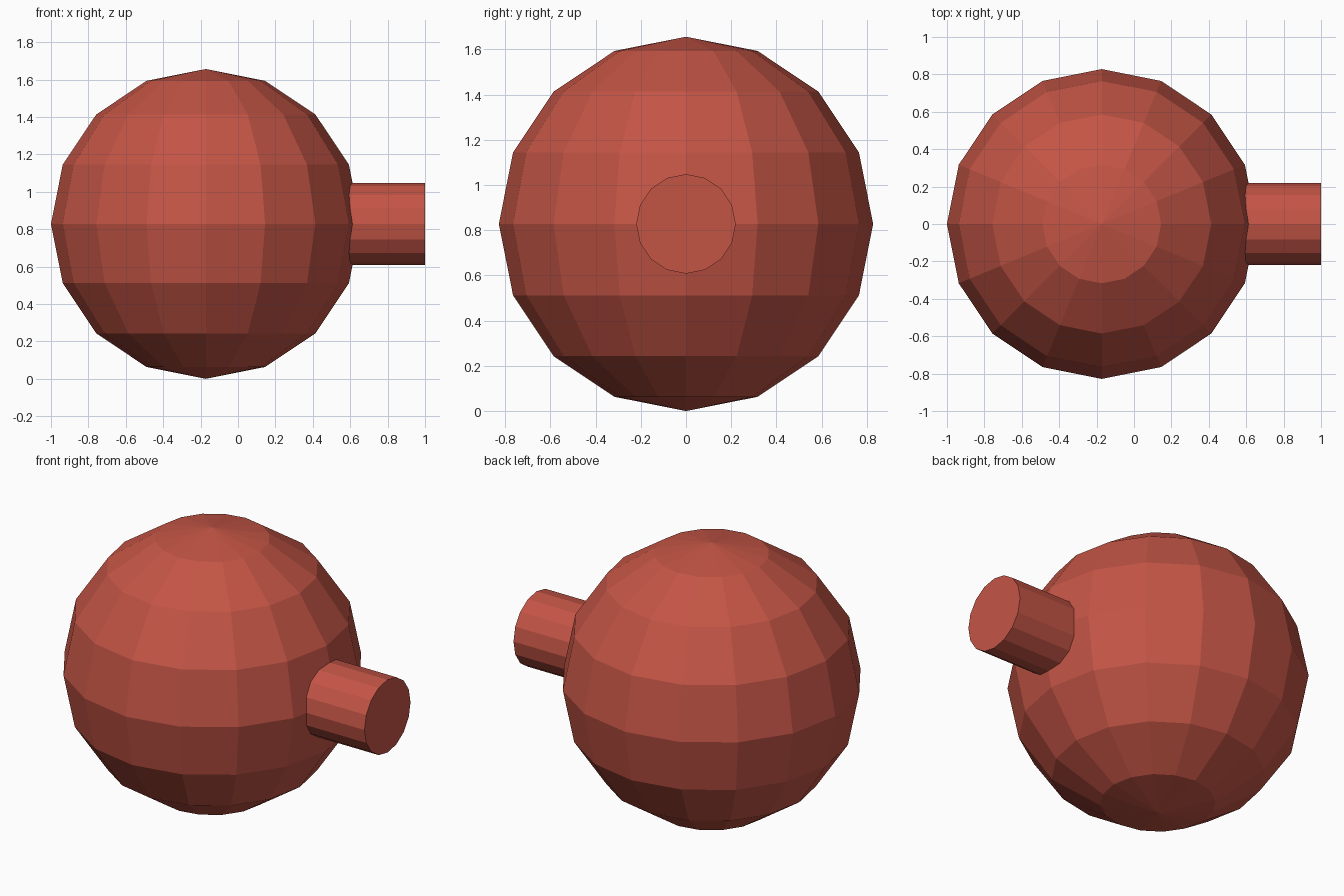
import bpy
from math import pi

if "Cube" in bpy.data.objects:
    bpy.data.objects.remove(bpy.data.objects["Cube"])

R = 0.828            # ball radius
CX = R - 1.0         # ball touches x = -1
STEM_R = 0.22
STEM_START, STEM_END = 0.45, 1.0

red = bpy.data.materials.new("red")
red.diffuse_color = (0.55, 0.09, 0.06, 1)
red.use_nodes = True
red.node_tree.nodes["Principled BSDF"].inputs["Base Color"].default_value = red.diffuse_color


def finish(name):
    ob = bpy.context.object
    ob.name = name
    ob.data.materials.append(red)
    bpy.ops.object.transform_apply(location=False, rotation=True, scale=True)
    return ob


# Faceted ball
bpy.ops.mesh.primitive_uv_sphere_add(segments=16, ring_count=8, radius=R,
                                     location=(CX, 0, R))
finish("ball")

# Stem sticking out of the right side, rooted inside the ball
bpy.ops.mesh.primitive_cylinder_add(vertices=16, radius=STEM_R,
                                    depth=STEM_END - STEM_START,
                                    location=((STEM_START + STEM_END) / 2, 0, R),
                                    rotation=(0, pi / 2, 0))
finish("stem")
